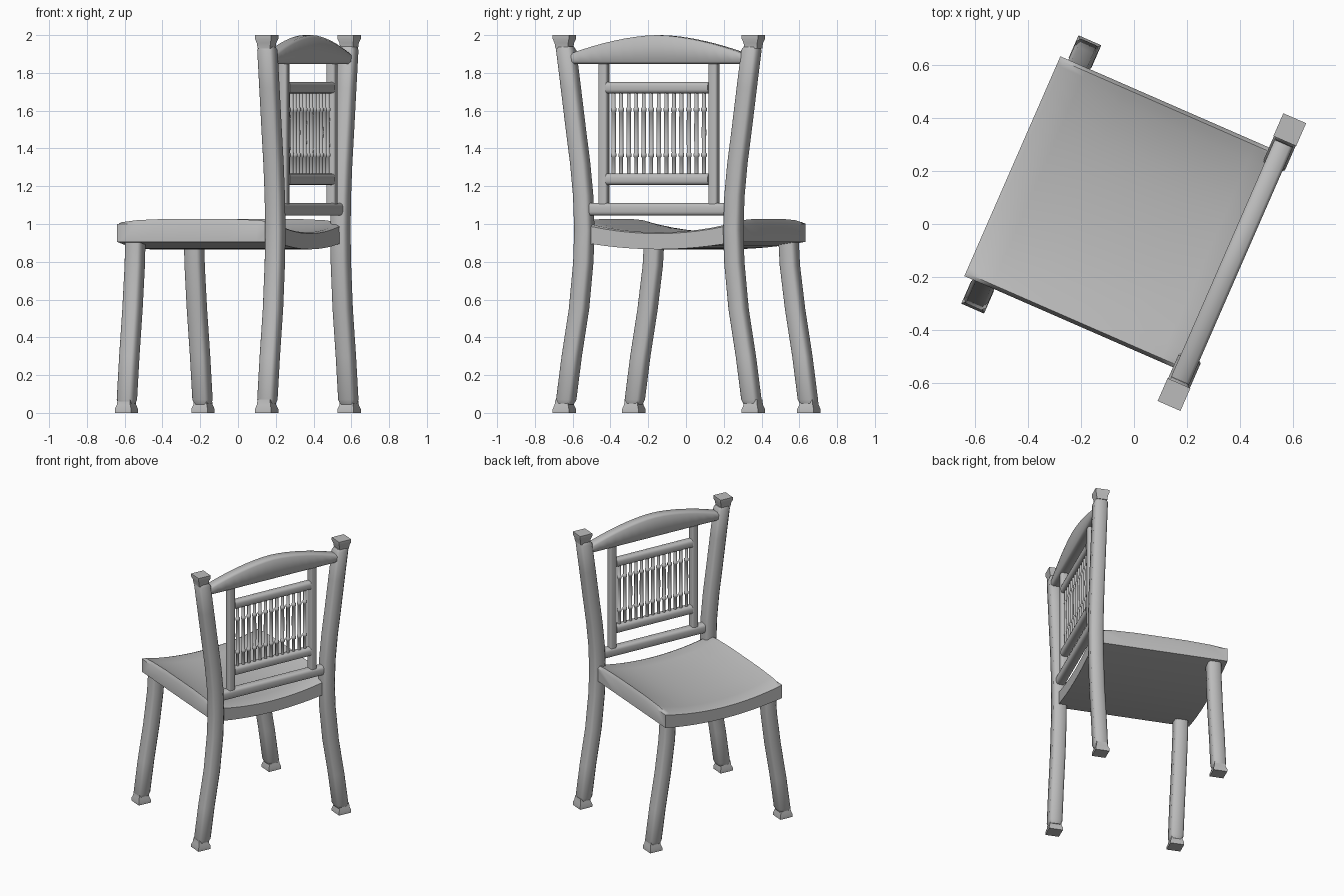
import bpy, bmesh, math
from mathutils import Matrix

cube = bpy.data.objects.get("Cube")
if cube:
    bpy.data.objects.remove(cube, do_unlink=True)

grey = bpy.data.materials.new("plain_grey")
grey.use_nodes = True
colour = (0.5, 0.5, 0.5, 1)
grey.diffuse_color = colour
grey.node_tree.nodes["Principled BSDF"].inputs["Base Color"].default_value = colour

# The chair is built facing -y, then turned and placed
PLACE = Matrix.Translation((0.006, 0.015, 0)) @ Matrix.Rotation(math.radians(-113.6), 4, "Z")
BACK, FRONT = 0.397, -0.43      # depth of the rear posts and front legs


def finish(name, bm, angle):
    bmesh.ops.recalc_face_normals(bm, faces=bm.faces)
    mesh = bpy.data.meshes.new(name)
    bm.to_mesh(mesh)
    bm.free()
    mesh.transform(PLACE)
    mesh.materials.append(grey)
    obj = bpy.data.objects.new(name, mesh)
    bpy.context.collection.objects.link(obj)
    bpy.ops.object.select_all(action="DESELECT")
    obj.select_set(True)
    bpy.context.view_layer.objects.active = obj
    bpy.ops.object.shade_smooth_by_angle(angle=math.radians(angle))


def skin(bm, rings):
    """Bridge equal rings of points and close both ends."""
    rows = [[bm.verts.new(p) for p in ring] for ring in rings]
    n = len(rows[0])
    for a, b in zip(rows, rows[1:]):
        for i in range(n):
            j = (i + 1) % n
            bm.faces.new((a[i], a[j], b[j], b[i]))
    bm.faces.new(rows[0])
    bm.faces.new(rows[-1])


def chamfered(w, h, c):
    """Corner points of a rectangle with cut corners, half sizes w and h."""
    return [(w - c, -h), (w, c - h), (w, h - c), (w - c, h),
            (c - w, h), (-w, h - c), (-w, c - h), (c - w, -h)]


def post(name, x_side, y, path):
    """Curved upright of chamfered square section; path holds x, z, half width."""
    bm = bmesh.new()
    skin(bm, [[(x_side * x + px, y + py, z) for px, py in chamfered(r, r, 0.3 * r)]
              for x, z, r in path])
    finish(name, bm, 50)


def block(name, x, y, z, direction):
    """Square foot, or a cap when direction is -1, with a narrow neck."""
    bm = bmesh.new()
    skin(bm, [[(x + sx * r, y + sy * r, z + direction * d)
               for sx, sy in ((-1, -1), (1, -1), (1, 1), (-1, 1))]
              for d, r in ((0, 0.047), (0.02, 0.047), (0.042, 0.039), (0.07, 0.036))])
    finish(name, bm, 25)


def bar(name, centre, size, bevel):
    """Straight piece with rounded edges."""
    bm = bmesh.new()
    bmesh.ops.create_cube(bm, size=1, matrix=Matrix.Translation(centre) @ Matrix.Diagonal((*size, 1)))
    axis = max(range(3), key=lambda i: size[i])
    long_edges = [e for e in bm.edges if abs(e.verts[0].co[axis] - e.verts[1].co[axis]) > 0.1]
    bmesh.ops.bevel(bm, geom=long_edges, offset=bevel, segments=3, profile=0.5, affect="EDGES")
    finish(name, bm, 40)


# Rear posts with caps and feet, front legs with feet
rear_path = [(0.538, 0.045, 0.036), (0.535, 0.07, 0.045), (0.503, 0.3, 0.045), (0.461, 0.55, 0.045),
             (0.436, 0.8, 0.045), (0.43, 0.97, 0.045), (0.437, 1.15, 0.045), (0.454, 1.32, 0.045),
             (0.479, 1.5, 0.045), (0.508, 1.72, 0.045), (0.535, 1.92, 0.045), (0.538, 1.94, 0.036)]
front_path = [(0.503, 0.045, 0.036), (0.5, 0.07, 0.045), (0.468, 0.3, 0.045),
              (0.426, 0.55, 0.045), (0.396, 0.78, 0.045), (0.388, 0.92, 0.045)]
for side, word in ((1, "left"), (-1, "right")):
    post(word + "_rear_post", side, BACK, rear_path)
    block(word + "_rear_foot", side * 0.546, BACK, 0, 1)
    block(word + "_post_cap", side * 0.546, BACK, 2, -1)
    post(word + "_front_leg", side, FRONT, front_path)
    block(word + "_front_foot", side * 0.506, FRONT, 0, 1)

# Dished seat, sagging across its width, with a raised ridge inside each side edge
HALF, SEAT_FRONT, SEAT_BACK = 0.453, -0.508, 0.41
across = [-1, -0.97, -0.92] + [i / 6 for i in range(-5, 6)] + [0.92, 0.97, 1]
along = [0, 0.02, 0.12, 0.3, 0.5, 0.7, 0.88, 0.98, 1]


def seat_point(s, t, top):
    y = SEAT_FRONT + (SEAT_BACK - SEAT_FRONT) * t
    if top:
        bulge = 1 - (2 * t - 1) ** 4
        z = 0.957 + 0.052 * s * s - 0.008 * bulge * (1 - s * s)
        if abs(s) < 1:
            z += 0.025 * bulge * s ** 4
        if t in (0, 1) or abs(s) == 1:
            z -= 0.008
    else:
        z = 0.866 + 0.04 * s * s
    return (s * HALF, y, z)


bm = bmesh.new()
skin(bm, [[seat_point(s, t, True) for t in along] +
          [seat_point(s, t, False) for t in reversed(along)] for s in across])
finish("seat", bm, 40)

# Arched crest rail
bm = bmesh.new()
rings = []
for i in range(-8, 9):
    x = i / 8 * 0.5
    top = 2.0 - 0.085 * abs(x / 0.46) ** 1.7
    mid, half = (top + 1.848) / 2, (top - 1.848) / 2
    rings.append([(x, BACK + py, mid + pz) for py, pz in chamfered(0.037, half, 0.012)])
skin(bm, rings)
finish("crest_rail", bm, 50)

# Back frame
bar("lower_rail", (0, BACK, 1.078), (0.84, 0.064, 0.067), 0.02)
for side, word in ((1, "left"), (-1, "right")):
    bar(word + "_back_stile", (side * 0.318, BACK, 1.48), (0.05, 0.05, 0.8), 0.012)
for word, z in (("upper", 1.722), ("lower", 1.237)):
    bar(word + "_panel_rail", (0, BACK, z), (0.59, 0.058, 0.06), 0.02)

# Turned spindles with a bead near each end
profile = [(1.25, 0.011), (1.353, 0.011), (1.357, 0.016), (1.372, 0.016), (1.376, 0.012), (1.485, 0.013)]
profile += [(2.97 - z, r) for z, r in reversed(profile[:-1])]
COUNT = 13
for k in range(COUNT):
    x = (k - (COUNT - 1) / 2) * 0.0435
    bm = bmesh.new()
    skin(bm, [[(x + r * math.cos(a * math.pi / 4), BACK + r * math.sin(a * math.pi / 4), z)
               for a in range(8)] for z, r in profile])
    finish("spindle_%d" % (k + 1), bm, 50)
